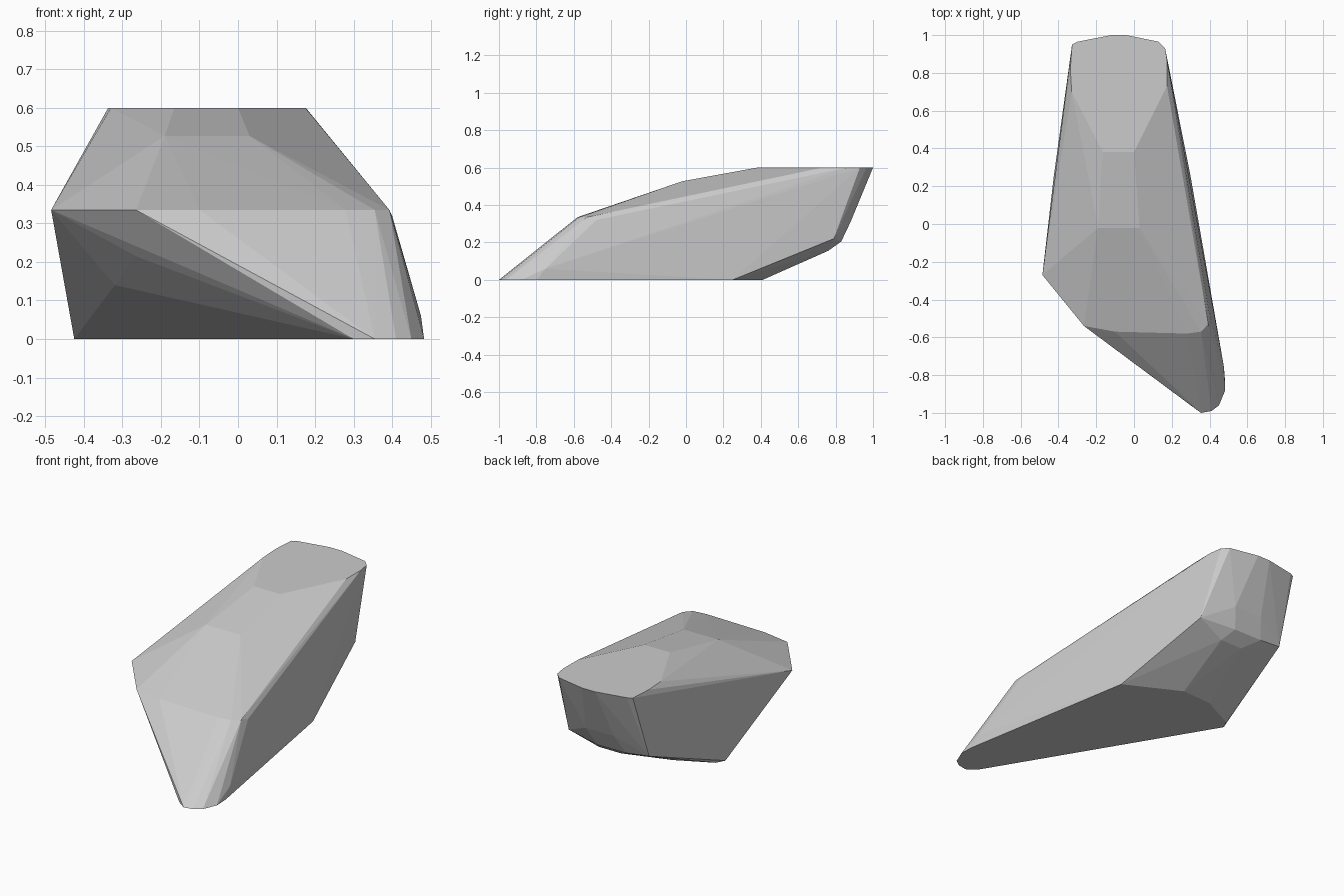
import bpy, bmesh

# Faceted rock: a convex shell over level outlines, one row per height
levels = {
    # flat base with the narrow front tip
    0.00: [(.30, -.96), (.355, -1), (.41, -.99), (.45, -.96), (.483, -.88), (.48, -.80),
           (.30, .25), (-.01, .41), (-.20, .40), (-.40, .30), (-.425, .25)],
    # lower right edge of the tip
    0.06: [(.475, -.75)],
    # undercut front left facets
    0.14: [(-.32, -.22)],
    0.215: [(-.265, -.43)],
    # rounded back underside
    0.155: [(.02, .76), (-.12, .76)],
    0.205: [(-.02, .83), (-.20, .83)],
    0.22: [(.19, .79), (-.34, .82)],
    0.31: [(.02, .88), (-.16, .88)],
    # front shoulder
    0.32: [(.40, -.48)],
    0.335: [(-.485, -.27), (-.265, -.54), (-.10, -.57), (.28, -.58), (.355, -.57), (.393, -.53)],
    # upper ridge
    0.527: [(-.19, -.02), (.03, -.02)],
    # flat top
    0.60: [(-.165, .38), (0, .38), (.175, .73), (.176, .86), (.165, .93), (.13, .965),
           (-.04, 1), (-.12, 1), (-.30, .965), (-.328, .95), (-.337, .82), (-.33, .70)],
}

bm = bmesh.new()
for z, outline in levels.items():
    for x, y in outline:
        bm.verts.new((x, y, z))
hull = bmesh.ops.convex_hull(bm, input=bm.verts)
loose = [v for v in bm.verts if not v.link_faces]
bmesh.ops.delete(bm, geom=loose, context='VERTS')
bmesh.ops.dissolve_limit(bm, angle_limit=0.01, verts=bm.verts, edges=bm.edges)
bmesh.ops.recalc_face_normals(bm, faces=bm.faces)

mesh = bpy.data.meshes.new("rock")
bm.to_mesh(mesh)
bm.free()
rock = bpy.data.objects.new("rock", mesh)
bpy.context.collection.objects.link(rock)
